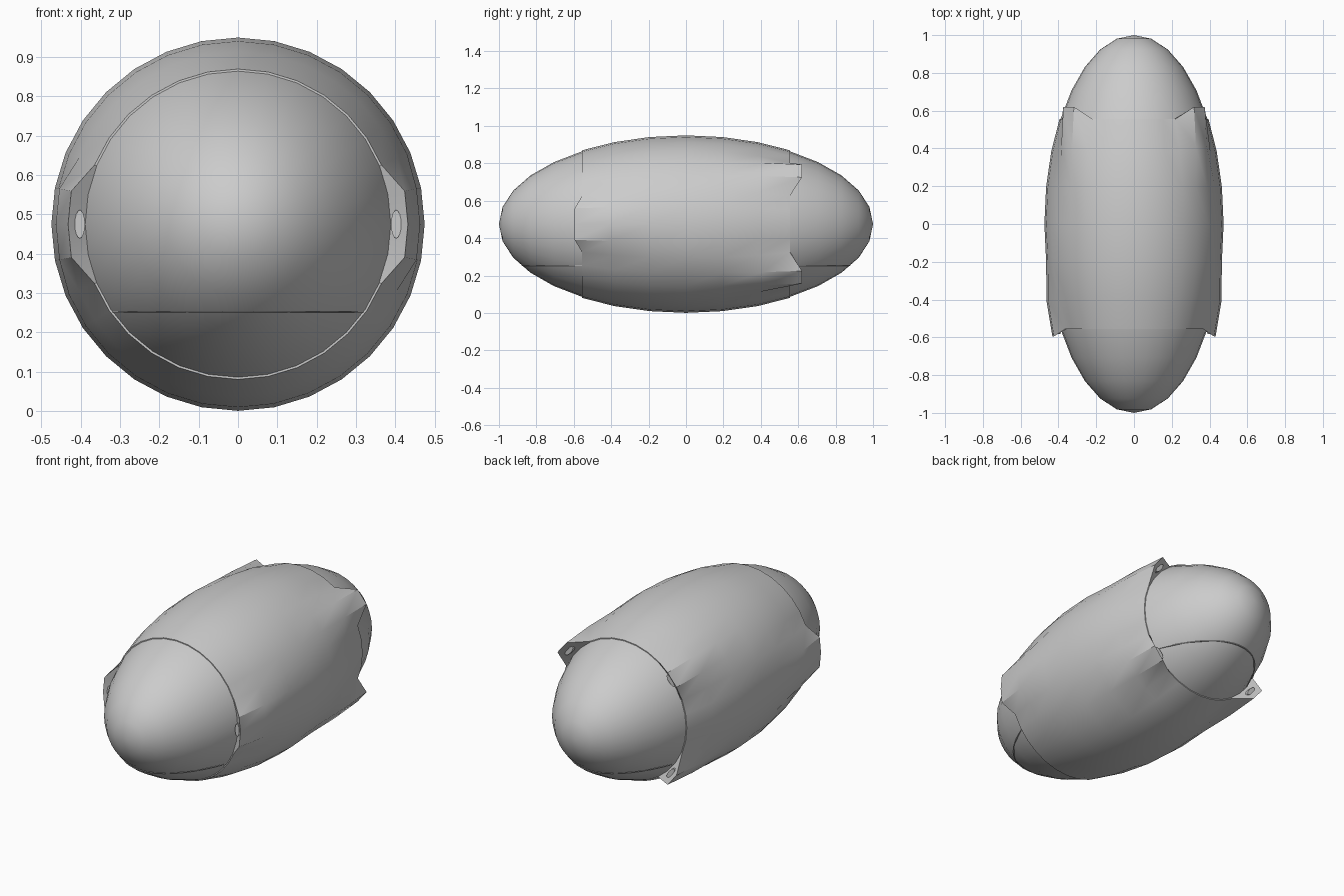
import bpy, bmesh
from math import sin, cos, pi, radians, sqrt
from mathutils import Matrix

if "Cube" in bpy.data.objects:
    bpy.data.objects.remove(bpy.data.objects["Cube"])

CZ = 0.475      # height of the long axis
R = 0.4745      # shell radius
RH = 0.468      # hull radius
N = 32
STEP = 2 * pi / N


def add_object(name, bm, angle=30):
    bmesh.ops.recalc_face_normals(bm, faces=bm.faces[:])
    me = bpy.data.meshes.new(name)
    bm.to_mesh(me)
    bm.free()
    ob = bpy.data.objects.new(name, me)
    bpy.context.collection.objects.link(ob)
    bpy.context.view_layer.objects.active = ob
    bpy.ops.object.select_all(action='DESELECT')
    ob.select_set(True)
    bpy.ops.object.shade_smooth_by_angle(angle=radians(angle))
    return ob


# Egg-shaped inner hull, poles pointing along y
bm = bmesh.new()
bmesh.ops.create_uvsphere(bm, u_segments=N, v_segments=16, radius=1)
bm.transform(Matrix.Translation((0, 0, CZ)) @ Matrix.Diagonal((RH, 1, RH, 1))
             @ Matrix.Rotation(pi / 2, 4, 'X'))
add_object("hull", bm)

# Floor deck whose rim shows as a seam low on the hull
drop = 0.223
k = sqrt(1 - (drop / RH) ** 2)
bm = bmesh.new()
bmesh.ops.create_cone(bm, cap_ends=True, segments=64, radius1=1, radius2=1, depth=1)
bm.transform(Matrix.Translation((0, 0, CZ - drop))
             @ Matrix.Diagonal((RH * k, k, 0.003, 1)))
add_object("floor_deck", bm)

# Outer shell: middle rings of the egg, with rims pulled out into lamp pods
FRONT_PODS = {31, 0, 1, 15, 16, 17}
REAR_PODS = {3, 4, 12, 13, 19, 20, 28, 29}


def shell_point(ring, i):
    phi = STEP * ring
    y, r = -cos(phi), R * sin(phi)
    if ring == 5 and i in FRONT_PODS:
        y, r = -0.595, 0.432
    elif ring == 6 and i in FRONT_PODS:
        y, r = -0.41, 0.463
    elif ring == 11 and i in REAR_PODS:
        y, r = 0.62, 0.45
    elif ring == 10 and i in REAR_PODS:
        y, r = 0.41, 0.463
    return r * cos(i * STEP), y, CZ + r * sin(i * STEP)


def inner_rim(ring, i):
    phi = STEP * ring
    r = (RH - 0.003) * sin(phi)
    return r * cos(i * STEP), -cos(phi), CZ + r * sin(i * STEP)


bm = bmesh.new()
rows = [[bm.verts.new(inner_rim(5, i)) for i in range(N)]]
rows += [[bm.verts.new(shell_point(ring, i)) for i in range(N)] for ring in range(5, 12)]
rows.append([bm.verts.new(inner_rim(11, i)) for i in range(N)])
for a, b in zip(rows, rows[1:]):
    for i in range(N):
        j = (i + 1) % N
        bm.faces.new((a[i], a[j], b[j], b[i]))
add_object("outer_shell", bm)


# Small oval lamps set in the pods
def lamp(name, angle, r, y):
    bm = bmesh.new()
    bmesh.ops.create_cone(bm, cap_ends=True, segments=16, radius1=1, radius2=1, depth=1)
    bm.transform(Matrix.Translation((0, 0, CZ)) @ Matrix.Rotation(-angle, 4, 'Y')
                 @ Matrix.Translation((r, y, 0))
                 @ Matrix.Diagonal((0.013, 0.04, 0.036, 1))
                 @ Matrix.Rotation(pi / 2, 4, 'X'))
    add_object(name, bm)


for n, a in enumerate((0, 180)):
    lamp(f"front_lamp_{n}", radians(a), 0.402, -0.562)
for n, i in enumerate((3.5, 12.5, 19.5, 28.5)):
    lamp(f"rear_lamp_{n}", i * STEP, 0.413, 0.575)
